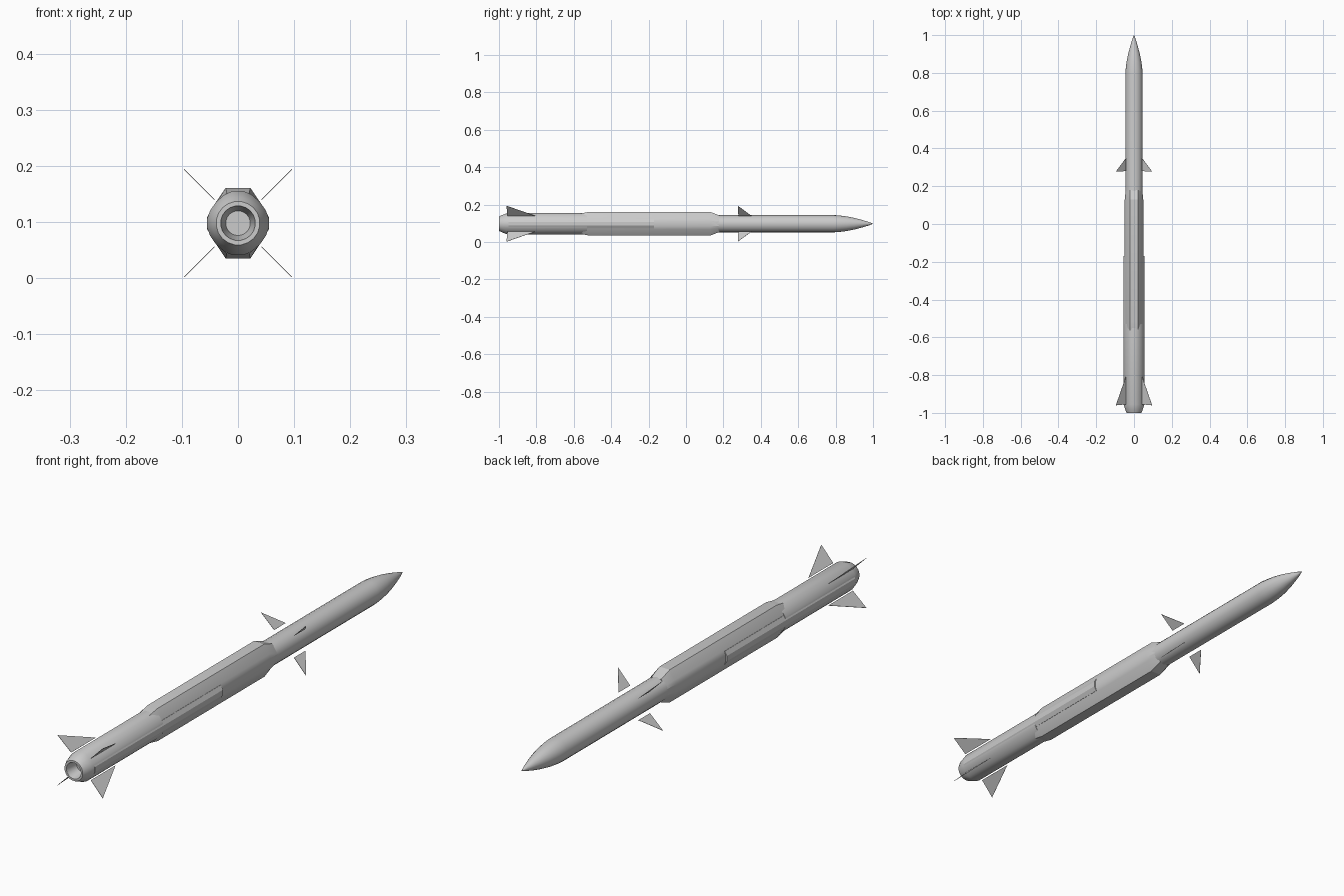
import bpy, bmesh, math
from mathutils import Vector

if "Cube" in bpy.data.objects:
    bpy.data.objects.remove(bpy.data.objects["Cube"])

CZ = 0.098  # height of the long axis


def make_object(name, bm, smooth=None):
    bmesh.ops.remove_doubles(bm, verts=bm.verts, dist=1e-5)
    bmesh.ops.recalc_face_normals(bm, faces=bm.faces)
    me = bpy.data.meshes.new(name)
    bm.to_mesh(me)
    bm.free()
    ob = bpy.data.objects.new(name, me)
    bpy.context.collection.objects.link(ob)
    ob.location.z = CZ
    if smooth:
        bpy.ops.object.select_all(action='DESELECT')
        ob.select_set(True)
        bpy.context.view_layer.objects.active = ob
        bpy.ops.object.shade_smooth_by_angle(angle=math.radians(smooth))
    return ob


def loft(name, sections, smooth=None, cap=True):
    """sections: list of (y, [(x, z), ...]) with equal point counts"""
    bm = bmesh.new()
    rings = [[bm.verts.new((x, y, z)) for x, z in pts] for y, pts in sections]
    n = len(rings[0])
    for a, b in zip(rings, rings[1:]):
        for i in range(n):
            j = (i + 1) % n
            bm.faces.new((a[i], a[j], b[j], b[i]))
    if cap:
        bm.faces.new(rings[0])
        bm.faces.new(rings[-1])
    return make_object(name, bm, smooth)


def circle(r, n=20):
    return [(r * math.cos(2 * math.pi * i / n), r * math.sin(2 * math.pi * i / n))
            for i in range(n)]


def four_way(quarter):
    """mirror a first-quadrant outline (x axis to z axis) into a closed ring"""
    q = quarter
    return (q + [(-x, z) for x, z in reversed(q)]
            + [(-x, -z) for x, z in q] + [(x, -z) for x, z in reversed(q)])


# Slim forward tube with ogive nose
nose = [(1.0, 0.0008), (0.975, 0.010), (0.94, 0.0205), (0.90, 0.031),
        (0.86, 0.039), (0.82, 0.044), (0.79, 0.046), (-0.55, 0.046)]
loft("forward_body", [(y, circle(r)) for y, r in nose], 40)

# Middle fairing with flat top and bottom
full = four_way([(0.049, 0.014), (0.044, 0.030), (0.022, 0.063)])
low = four_way([(0.044, 0.012), (0.038, 0.024), (0.020, 0.044)])
tail_low = four_way([(0.049, 0.014), (0.042, 0.030), (0.020, 0.054)])
loft("middle_fairing", [(0.18, low), (0.13, full), (-0.52, full),
                        (-0.565, tail_low)], 20)

# Rear motor casing, rounded-diamond section, with boat tail and hollow nozzle
casing = [(0.055, 0.008), (0.050, 0.022), (0.039, 0.038), (0.024, 0.051), (0.010, 0.057)]


def scaled(k):
    return four_way([(x * k, z * k) for x, z in casing])


def ring(r):
    return four_way([(r * math.cos(math.radians(a)), r * math.sin(math.radians(a)))
                     for a in (9, 27, 45, 63, 81)])


loft("rear_casing", [(-0.53, scaled(0.8)), (-0.53, scaled(1)), (-0.955, scaled(1)),
                     (-0.985, ring(0.046)), (-1.0, ring(0.039)), (-1.0, ring(0.031)),
                     (-0.95, ring(0.022))], 30)

# Side strakes running along the rear two thirds
for s, side in ((1, "right"), (-1, "left")):
    bar = [(s * 0.030, -0.028), (s * 0.046, -0.026), (s * 0.0555, -0.010),
           (s * 0.0555, 0.010), (s * 0.046, 0.026), (s * 0.030, 0.028)]
    loft(side + "_strake", [(-0.17, bar), (-0.95, bar)])

# Fins: four diagonal triangles per set
ROOT, TIP = 0.042, 0.096


def fins(label, y_lead, y_trail, y_tip):
    for k, (sx, sz) in enumerate(((1, 1), (-1, 1), (-1, -1), (1, -1))):
        bm = bmesh.new()
        out = [(ROOT, y_lead), (ROOT, y_trail), (TIP, y_tip)]
        off = Vector((sx, 0, -sz)).normalized() * 0.0006
        a, b = ([bm.verts.new(Vector((sx * r, y, sz * r)) + off * d) for r, y in out]
                for d in (1, -1))
        bm.faces.new(a)
        bm.faces.new(b[::-1])
        for i in range(3):
            j = (i + 1) % 3
            bm.faces.new((a[j], a[i], b[i], b[j]))
        make_object(f"{label}_fin_{k + 1}", bm)


fins("front", 0.35, 0.28, 0.277)
fins("rear", -0.805, -0.955, -0.96)
